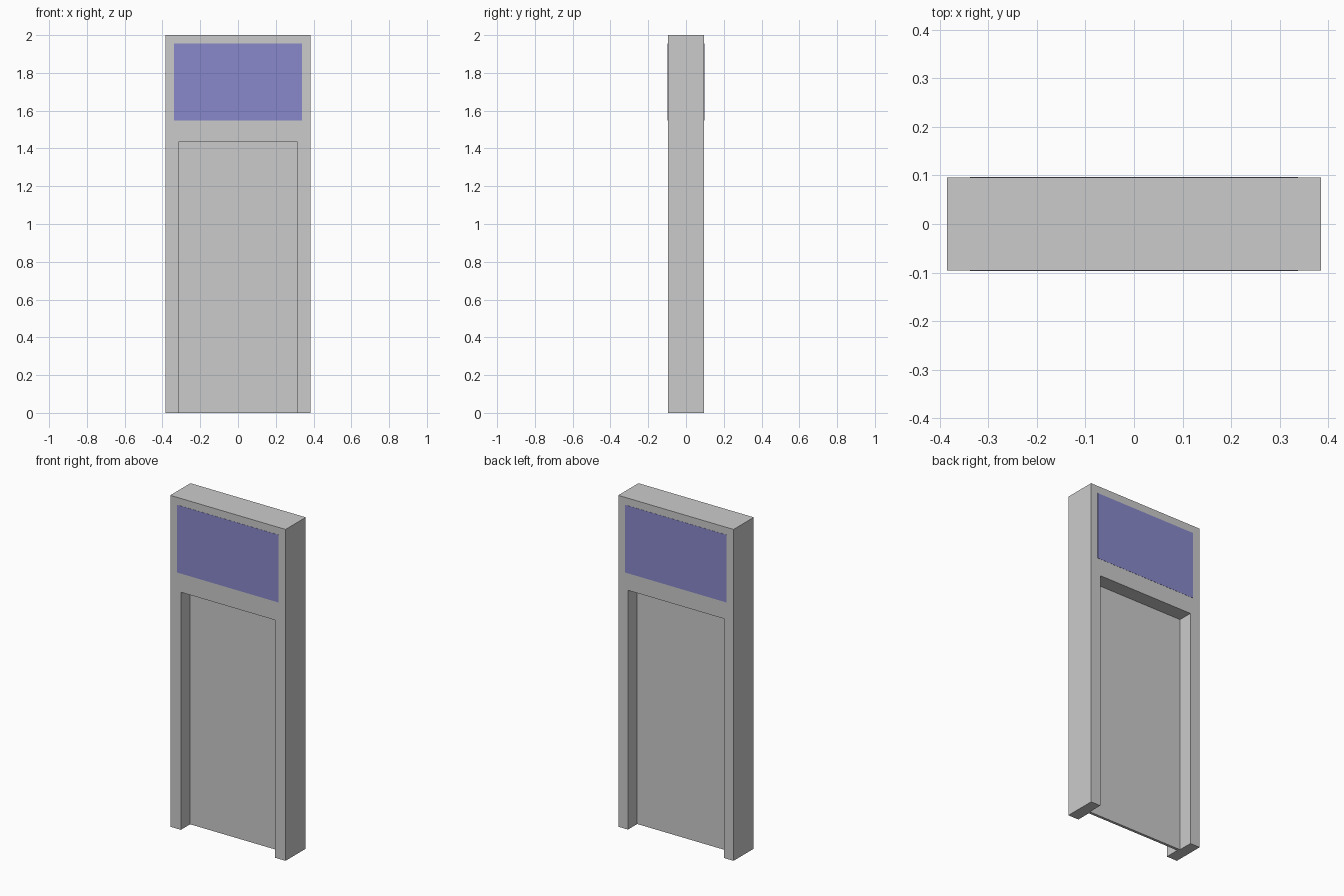
import bpy

cube = bpy.data.objects.get("Cube")
if cube:
    bpy.data.objects.remove(cube, do_unlink=True)

WIDTH, DEPTH, HEIGHT = 0.77, 0.192, 2.0
DOOR_HALF = 0.008     # half the thickness of the door panel
SIGN_THICK = 0.001


def material(name, rgb):
    mat = bpy.data.materials.new(name)
    mat.use_nodes = True
    mat.diffuse_color = (*rgb, 1)
    mat.node_tree.nodes["Principled BSDF"].inputs["Base Color"].default_value = (*rgb, 1)
    return mat


def box(name, x, y, z, mat=None):
    """Box spanning the given (low, high) ranges."""
    spans = (x, y, z)
    bpy.ops.mesh.primitive_cube_add(size=1, location=[(a + b) / 2 for a, b in spans])
    obj = bpy.context.object
    obj.name = name
    obj.scale = [b - a for a, b in spans]
    bpy.ops.object.transform_apply(location=True, scale=True)
    if mat:
        obj.data.materials.append(mat)
    return obj


grey = material("light grey", (0.6, 0.6, 0.6))
blue = material("muted blue", (0.25, 0.25, 0.6))

# Solid block that becomes the door frame with a thin panel left in the middle
frame = box("door_frame", (-WIDTH / 2, WIDTH / 2), (-DEPTH / 2, DEPTH / 2), (0, HEIGHT), grey)

# Front and back doorway recesses, with a sign above each
for side, sign, half_width, top in (("front", -1, 0.314, 1.434), ("back", 1, 0.32, 1.444)):
    recess = sorted((sign * DOOR_HALF, sign * DEPTH))
    cutter = box(side + "_recess_cutter", (-half_width, half_width), recess, (-0.2, top))
    cutter.hide_render = True
    cut = frame.modifiers.new(side + "_recess", "BOOLEAN")
    cut.operation = "DIFFERENCE"
    cut.solver = "EXACT"
    cut.object = cutter
    bpy.context.view_layer.objects.active = frame
    bpy.ops.object.modifier_apply(modifier=cut.name)
    bpy.data.objects.remove(cutter, do_unlink=True)

    face = sign * DEPTH / 2
    plate = sorted((face - sign * SIGN_THICK, face + sign * SIGN_THICK))
    box(side + "_sign", (-0.338, 0.338), plate, (1.547, 1.955), blue)
